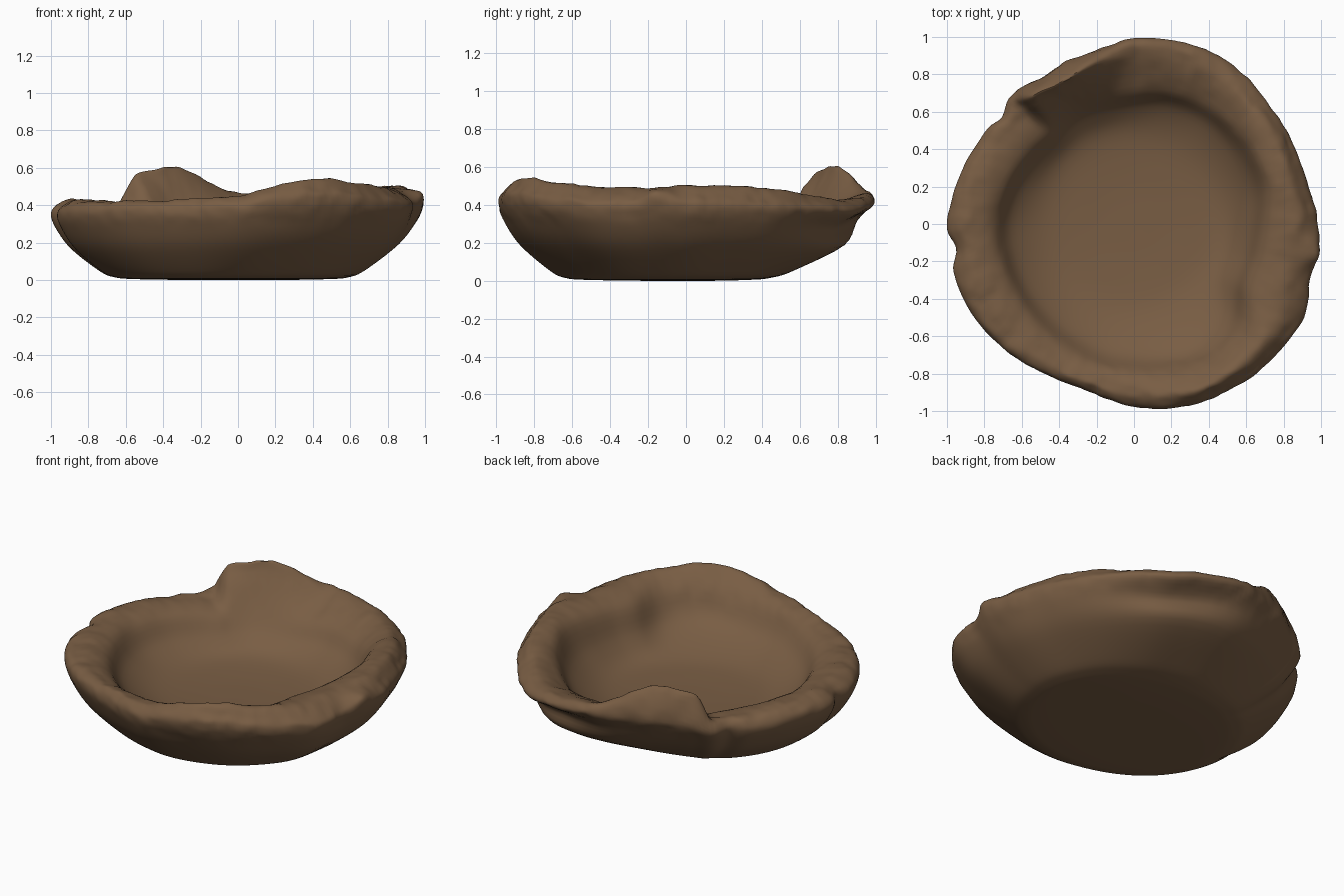
import bpy, bmesh, math
from mathutils import Vector, noise

cube = bpy.data.objects.get("Cube")
if cube:
    bpy.data.objects.remove(cube)

SEGMENTS = 240
STEPS = 5

# Hand-shaped outlines in hundredths, every 15 degrees from +x towards +y
RIM_RADIUS = [98, 95, 96, 97, 100, 100, 99, 95, 93, 95, 94, 97,
              100, 100, 99, 96, 93, 93, 98, 101, 103, 103, 104, 98]
RIM_HEIGHT = [45, 44, 43, 42, 41, 44, 46, 45, 44, 41, 39, 40,
              40, 40, 41, 41, 42, 43, 44, 49, 49, 47, 44, 44]
CREST_HEIGHT = [50, 50, 49, 46, 42, 42, 43, 44, 43, 40, 41, 42,
                43, 43, 42, 42, 42, 43, 45, 51, 54, 52, 49, 49]
HOLLOW_RADIUS = [71, 74, 75, 75, 75, 74, 71, 69, 69, 68, 70, 73,
                 75, 75, 75, 75, 76, 78, 79, 82, 84, 80, 71, 70]
HOLLOW_HEIGHT = [46, 47, 45, 40, 36, 36, 35, 34, 34, 35, 37, 38,
                 38, 39, 39, 38, 38, 39, 40, 42, 44, 43, 44, 45]


def spline(p0, p1, p2, p3, t):
    """Catmull-Rom blend, for numbers or vectors."""
    return (p1 * 2 + (p2 - p0) * t + (p0 * 2 - p1 * 5 + p2 * 4 - p3) * t ** 2
            + (p1 * 3 - p0 - p2 * 3 + p3) * t ** 3) * 0.5


def around(table, degrees):
    """Value of a closed outline at an angle."""
    n = len(table)
    i, t = divmod(degrees / (360 / n), 1)
    return spline(*(table[(int(i) + k) % n] for k in (-1, 0, 1, 2)), t) / 100


def ramp(a, start, end):
    t = min(max((a - start) / (end - start), 0), 1)
    return t * t * (3 - 2 * t)


def bump(a, centre, width):
    d = (a - centre + 180) % 360 - 180
    return math.exp(-(d / width) ** 2)


def section(deg):
    """Radius and height points from the floor, over the rim, to the base."""
    c, s = math.cos(math.radians(deg)), math.sin(math.radians(deg))
    fin = 0.15 * ramp(deg, 88, 114) * (1 - ramp(deg, 128, 135))
    lip = bump(deg, 351, 5)
    dent = bump(deg, 70, 26)
    notch = 0.04 * bump(deg, 141, 4) + 0.04 * bump(deg, 188, 4)
    R = around(RIM_RADIUS, deg) - notch + 0.025 * lip
    top = around(RIM_HEIGHT, deg) + fin + 0.03 * lip
    crest = around(CREST_HEIGHT, deg) + 0.75 * fin
    ri, zi = around(HOLLOW_RADIUS, deg), around(HOLLOW_HEIGHT, deg)
    foot = 0.48 - 0.11 * s + 0.09 * c * c - 0.04 * c
    wall = top - 0.05 - 0.75 * fin

    def out(f):
        return foot + (R - foot) * f

    points = [(0.02, 0.14), (0.25, 0.145), (0.48, 0.17),
              (ri * 0.87, 0.17 + (zi - 0.17) * 0.4),
              (ri, zi), (ri + (R - ri) * 0.55, crest),
              (R * (0.97 - 0.25 * fin), top), (R, wall),
              (out(0.93) - 0.07 * dent, wall * 0.78),
              (out(0.72) + 0.03 * dent, wall * 0.47),
              (out(0.32), wall * 0.13), (out(0.12), 0.015), (foot * 0.9, 0.005),
              (foot * 0.4, 0), (0.02, 0)]
    return [Vector(p) for p in points]


def smooth_section(deg):
    p = section(deg)
    p = [p[0]] + p + [p[-1]]
    path = [spline(*p[i:i + 4], k / STEPS)
            for i in range(len(p) - 3) for k in range(STEPS)]
    return path + [p[-1]]


# Bowl surface, one closed skin of rings
bm = bmesh.new()
columns = []
for j in range(SEGMENTS):
    deg = 360 * j / SEGMENTS
    a = math.radians(deg)
    column = []
    for r, z in smooth_section(deg):
        co = Vector((r * math.cos(a), r * math.sin(a), z))
        # Rough pinched clay, strongest near the rim
        rough = ramp(z, 0.25, 0.42) * ramp(r, 0.65, 0.85)
        shift = noise.noise_vector(co * 6) * 0.012 + noise.noise_vector(co * 18) * 0.006
        co += shift * rough
        co.z = max(co.z, 0)
        column.append(bm.verts.new(co))
    columns.append(column)

for j in range(SEGMENTS):
    left, right = columns[j], columns[(j + 1) % SEGMENTS]
    for k in range(len(left) - 1):
        bm.faces.new((left[k], left[k + 1], right[k + 1], right[k]))
bm.faces.new([col[0] for col in columns])
bm.faces.new([col[-1] for col in columns])
bmesh.ops.recalc_face_normals(bm, faces=bm.faces)

mesh = bpy.data.meshes.new("clay_bowl")
bm.to_mesh(mesh)
bm.free()
bowl = bpy.data.objects.new("clay_bowl", mesh)
bpy.context.collection.objects.link(bowl)

# Brown clay
clay = bpy.data.materials.new("brown_clay")
clay.use_nodes = True
colour = (0.19, 0.11, 0.057, 1)
clay.diffuse_color = colour
clay.node_tree.nodes["Principled BSDF"].inputs["Base Color"].default_value = colour
mesh.materials.append(clay)

bpy.context.view_layer.objects.active = bowl
bowl.select_set(True)
bpy.ops.object.shade_smooth_by_angle(angle=math.radians(50))
